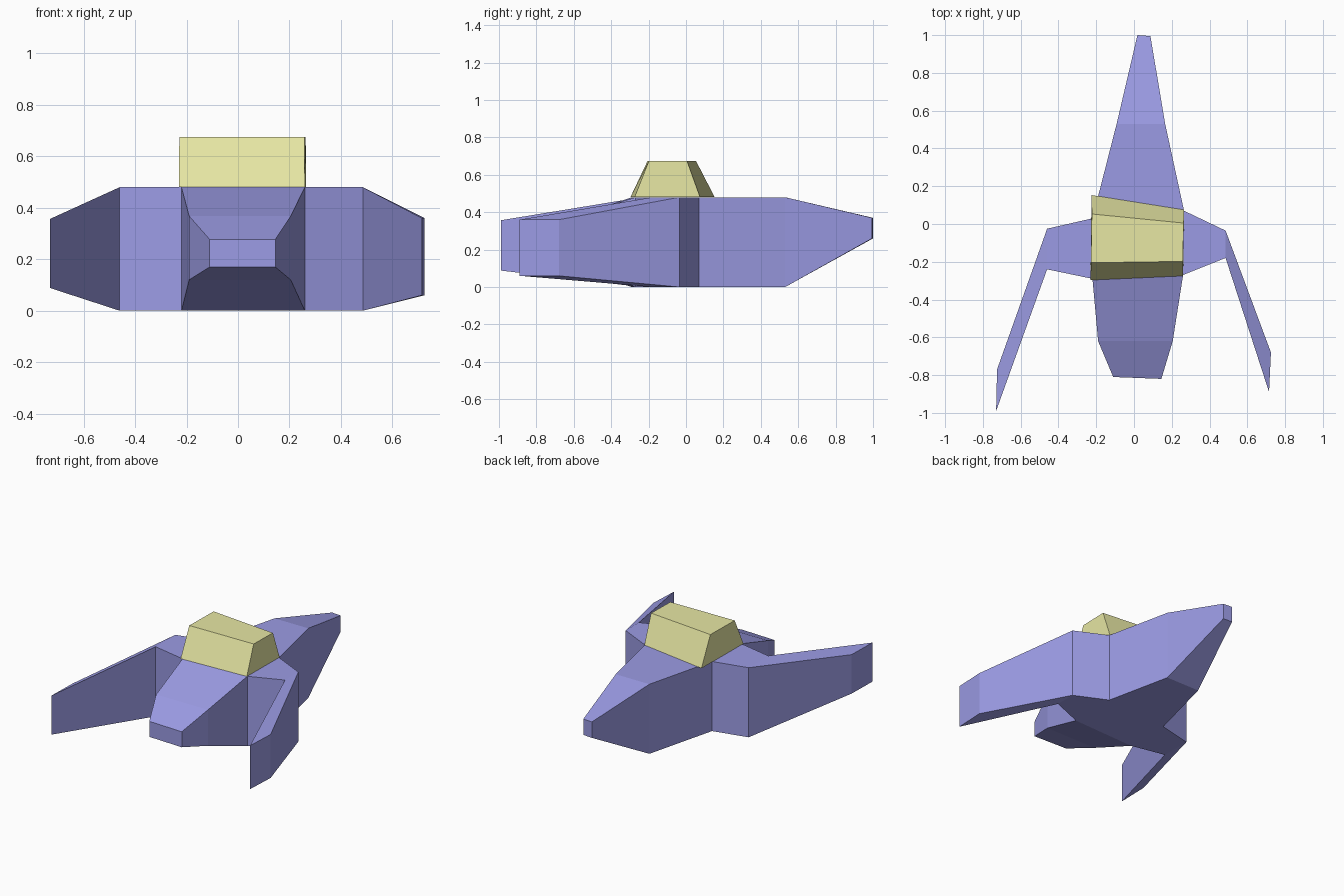
import bpy
import bmesh

cube = bpy.data.objects.get("Cube")
if cube:
    bpy.data.objects.remove(cube, do_unlink=True)


def make_material(name, rgb):
    mat = bpy.data.materials.new(name)
    mat.use_nodes = True
    colour = (*rgb, 1.0)
    mat.diffuse_color = colour
    mat.node_tree.nodes["Principled BSDF"].inputs["Base Color"].default_value = colour
    return mat


def make_object(name, bm, mat):
    bmesh.ops.recalc_face_normals(bm, faces=bm.faces[:])
    mesh = bpy.data.meshes.new(name)
    bm.to_mesh(mesh)
    bm.free()
    mesh.materials.append(mat)
    obj = bpy.data.objects.new(name, mesh)
    bpy.context.collection.objects.link(obj)
    return obj


def ring(bm, points, z):
    return [bm.verts.new((x, y, z)) for x, y in points]


def bridge(bm, a, b):
    """Join two closed loops of vertices with quads."""
    n = len(a)
    for i in range(n):
        j = (i + 1) % n
        bm.faces.new((a[i], a[j], b[j], b[i]))


violet = make_material("violet", (0.33, 0.33, 0.78))
pale_yellow = make_material("pale yellow", (0.80, 0.80, 0.37))

# Hull: a four-sided core, with an arm drawn out of each side
HEIGHT = 0.48
core = [(-0.22, -0.29), (0.26, -0.27), (0.265, 0.07), (-0.22, 0.03)]

# Each arm, in the order of the core's sides: two plan points, bottom, top
nose = [((-0.19, -0.62), (0.205, -0.62), 0.12, 0.368),
        ((-0.11, -0.81), (0.145, -0.82), 0.17, 0.277)]
left_wing = [((0.485, -0.18), (0.485, -0.035), 0.0, HEIGHT),
             ((0.715, -0.89), (0.725, -0.68), 0.06, 0.36)]
tail = [((0.165, 0.53), (-0.092, 0.53), 0.0, HEIGHT),
        ((0.087, 0.995), (0.018, 1.0), 0.26, 0.37)]
right_wing = [((-0.46, -0.025), (-0.46, -0.24), 0.0, HEIGHT),
              ((-0.725, -0.77), (-0.73, -0.99), 0.088, 0.357)]

bm = bmesh.new()
low = ring(bm, core, 0)
high = ring(bm, core, HEIGHT)
bm.faces.new(low)
bm.faces.new(high)
for side, arm in enumerate((nose, left_wing, tail, right_wing)):
    nxt = (side + 1) % len(core)
    loop = [low[side], low[nxt], high[nxt], high[side]]
    for a, b, z0, z1 in arm:
        new_loop = ring(bm, (a, b), z0) + ring(bm, (b, a), z1)
        bridge(bm, loop, new_loop)
        loop = new_loop
    bm.faces.new(loop)
make_object("hull_and_wings", bm, violet)

# Cabin: sloped front and back, slightly overhanging the tail root
bm = bmesh.new()
base = ring(bm, [(-0.23, -0.297), (0.26, -0.275), (0.265, 0.075), (-0.225, 0.153)], HEIGHT + 0.001)
roof = ring(bm, [(-0.228, -0.205), (0.258, -0.198), (0.263, 0.005), (-0.223, 0.053)], 0.675)
bm.faces.new(base)
bm.faces.new(roof)
bridge(bm, base, roof)
make_object("cabin", bm, pale_yellow)
